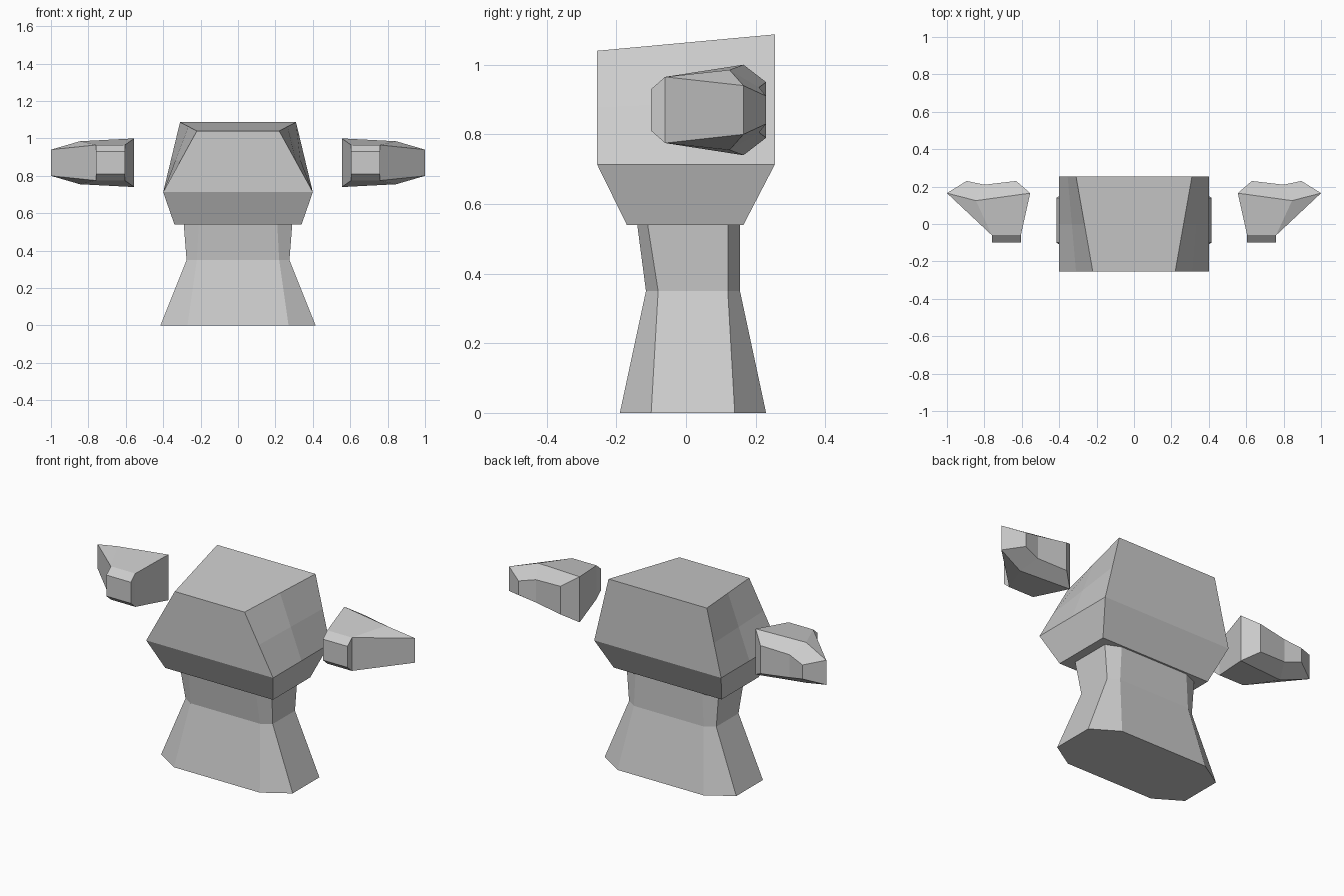
import bpy, bmesh

if "Cube" in bpy.data.objects:
    bpy.data.objects.remove(bpy.data.objects["Cube"])

grey = bpy.data.materials.new("plain grey")
grey.diffuse_color = (0.6, 0.6, 0.6, 1)
grey.use_nodes = True
grey.node_tree.nodes["Principled BSDF"].inputs["Base Color"].default_value = grey.diffuse_color


def finish(name, bm):
    bmesh.ops.recalc_face_normals(bm, faces=bm.faces)
    mesh = bpy.data.meshes.new(name)
    bm.to_mesh(mesh)
    bm.free()
    mesh.materials.append(grey)
    obj = bpy.data.objects.new(name, mesh)
    bpy.context.collection.objects.link(obj)
    return obj


def loft(rings):
    """Closed solid through rings with equal point counts."""
    bm = bmesh.new()
    loops = [[bm.verts.new(p) for p in ring] for ring in rings]
    n = len(loops[0])
    for a, b in zip(loops, loops[1:]):
        for i in range(n):
            j = (i + 1) % n
            bm.faces.new((a[i], a[j], b[j], b[i]))
    bm.faces.new(loops[0])
    bm.faces.new(loops[-1])
    return bm


# Body: chamfered rectangular rings (z, half width, inner half width, y extents, side y extents)
def octagon(z, x, xi, y0, y1, s0, s1):
    return [(-xi, y0, z), (xi, y0, z), (x, s0, z), (x, s1, z),
            (xi, y1, z), (-xi, y1, z), (-x, s1, z), (-x, s0, z)]


finish("body", loft([
    octagon(0.00, 0.415, 0.27, -0.19, 0.23, -0.10, 0.14),
    octagon(0.35, 0.275, 0.22, -0.115, 0.155, -0.08, 0.12),
    octagon(0.54, 0.29, 0.21, -0.14, 0.155, -0.11, 0.12),
]))


# Head: tapered jaw, upright front and back, sloping crown
def quad(y0, x0, z0, y1, x1, z1):
    return [(-x0, y0, z0), (x0, y0, z0), (x1, y1, z1), (-x1, y1, z1)]


head = loft([
    quad(-0.17, 0.34, 0.54, 0.165, 0.34, 0.54),
    quad(-0.255, 0.40, 0.713, 0.255, 0.40, 0.713),
    quad(-0.255, 0.22, 1.04, 0.255, 0.31, 1.087),
])
# Divide the twisted temples so they curve evenly
temples = [f for f in head.faces
           if abs(f.calc_center_median().x) > 0.3 and f.calc_center_median().z > 0.75]
edges = list({e for f in temples for e in f.edges})
bmesh.ops.subdivide_edges(head, edges=edges, cuts=1, use_grid_fill=True)
finish("head", head)


# Hands: outline of (x, y, half height) mirrored about the hand's middle height
MID = 0.87
OUTLINE = [
    (0.605, -0.10, 0.06), (0.76, -0.10, 0.06),      # 0, 1 fingertips
    (0.605, -0.06, 0.095), (0.76, -0.06, 0.095),    # 2, 3 knuckles
    (0.555, 0.165, 0.13), (0.845, 0.125, 0.115),    # 4, 5 palm ridge
    (1.00, 0.165, 0.07),                            # 6 outer tip
    (0.63, 0.23, 0.08), (0.80, 0.21, 0.065), (0.895, 0.23, 0.04),  # 7-9 back
]
COVER = [(0, 1, 3, 2), (2, 3, 5, 4), (3, 6, 5), (4, 5, 8, 7), (5, 6, 9, 8)]
RIM = [0, 1, 3, 6, 9, 8, 7, 4, 2]


def hand(name, side):
    bm = bmesh.new()
    top = [bm.verts.new((side * x, y, MID + h)) for x, y, h in OUTLINE]
    low = [bm.verts.new((side * x, y, MID - h)) for x, y, h in OUTLINE]
    for face in COVER:
        bm.faces.new([top[i] for i in face])
        bm.faces.new([low[i] for i in reversed(face)])
    for a, b in zip(RIM, RIM[1:] + RIM[:1]):
        bm.faces.new((top[a], low[a], low[b], top[b]))
    finish(name, bm)


hand("right_hand", 1)
hand("left_hand", -1)
